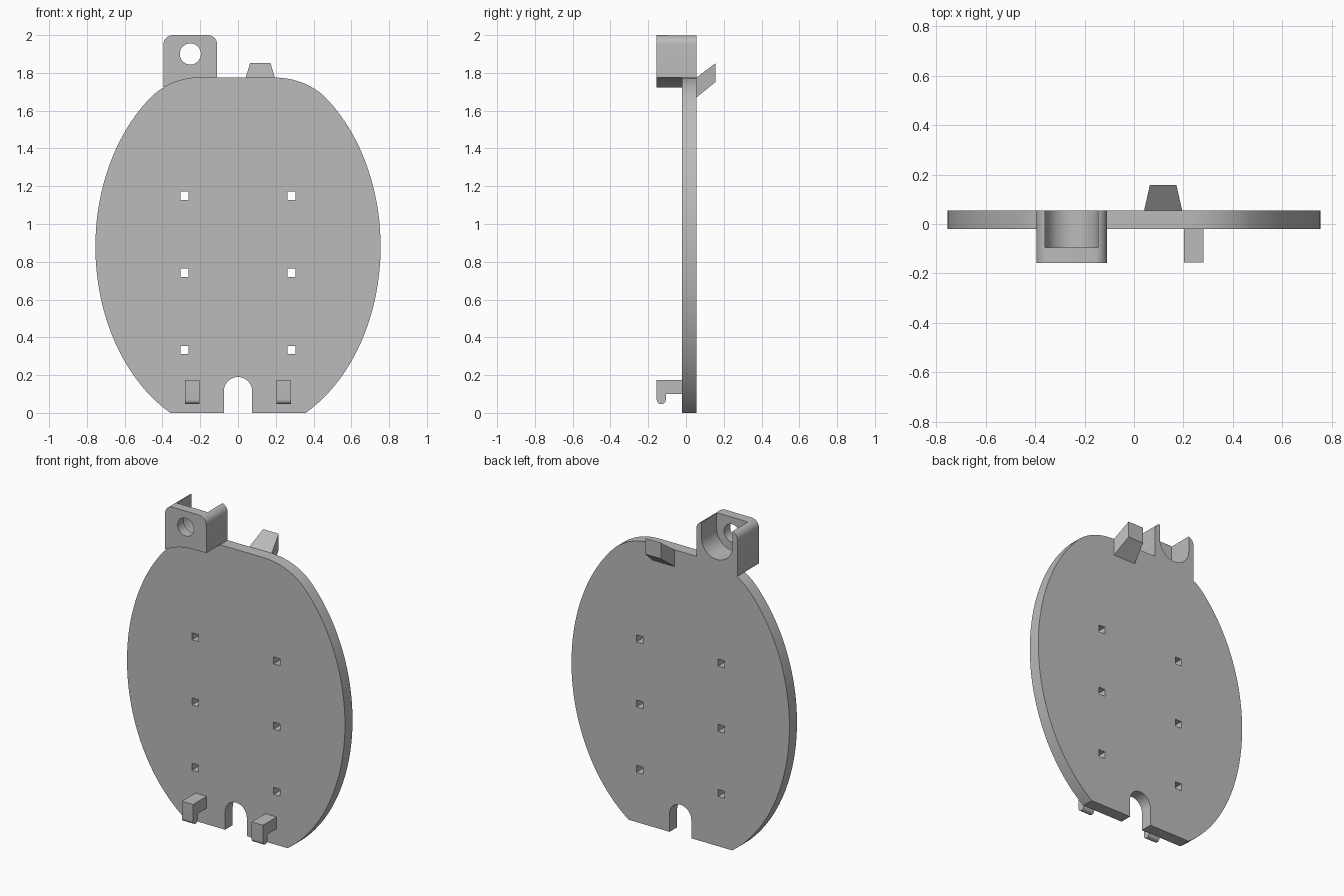
import bpy, bmesh
from math import sin, cos, pi, asin, atan2

cube = bpy.data.objects.get("Cube")
if cube:
    bpy.data.objects.remove(cube, do_unlink=True)

grey = bpy.data.materials.new("plain grey")
grey.use_nodes = True
colour = (0.5, 0.5, 0.5, 1)
grey.diffuse_color = colour
grey.node_tree.nodes["Principled BSDF"].inputs["Base Color"].default_value = colour

FRONT, BACK = -0.02, 0.055      # plate faces along y


def make(name, bm):
    bmesh.ops.recalc_face_normals(bm, faces=bm.faces)
    mesh = bpy.data.meshes.new(name)
    bm.to_mesh(mesh)
    bm.free()
    mesh.materials.append(grey)
    ob = bpy.data.objects.new(name, mesh)
    bpy.context.collection.objects.link(ob)
    return ob


def prism(name, pts, lo, hi, axis="y"):
    """Extrude a closed profile: (x, z) along y, or (y, z) along x."""
    bm = bmesh.new()
    place = (lambda p, d: (p[0], d, p[1])) if axis == "y" else (lambda p, d: (d, p[0], p[1]))
    a = [bm.verts.new(place(p, lo)) for p in pts]
    b = [bm.verts.new(place(p, hi)) for p in pts]
    bm.faces.new(a)
    bm.faces.new(b)
    for i in range(len(pts)):
        j = (i + 1) % len(pts)
        bm.faces.new((a[i], a[j], b[j], b[i]))
    return make(name, bm)


def arc(cx, cz, r, start, end, n=12):
    return [(cx + r * cos(start + (end - start) * i / n),
             cz + r * sin(start + (end - start) * i / n)) for i in range(n + 1)]


def cut(ob, cutters):
    bpy.context.view_layer.objects.active = ob
    for c in cutters:
        m = ob.modifiers.new("cut", "BOOLEAN")
        m.operation, m.solver, m.object = "DIFFERENCE", "EXACT", c
        bpy.ops.object.modifier_apply(modifier=m.name)
        bpy.data.objects.remove(c, do_unlink=True)


# Half outline of the plate: elliptical side, then a soft shoulder to the flat top
A, B, MID, TOP = 0.755, 1.0, 0.88, 1.775
t0, t1 = asin(-MID / B), atan2(0.803, 0.596)
side = [(A * cos(t0 + (t1 - t0) * i / 48), MID + B * sin(t0 + (t1 - t0) * i / 48))
        for i in range(49)]
p0, p1, p2 = side[-1], (0.34, TOP), (0.19, TOP)
shoulder = [tuple((1 - t) ** 2 * p0[k] + 2 * t * (1 - t) * p1[k] + t * t * p2[k] for k in (0, 1))
            for t in [i / 12 for i in range(1, 13)]]
half = side + shoulder
notch = [(-0.075, 0)] + arc(0, 0.115, 0.075, pi, 0, 20) + [(0.075, 0)]
plate = prism("plate", half + [(-x, z) for x, z in reversed(half)] + notch, FRONT, BACK)

# Square holes in two columns
holes = [prism("hole_cutter", [(x + s * 0.022, z + q * 0.022)
                               for s, q in ((-1, -1), (1, -1), (1, 1), (-1, 1))], -0.2, 0.2)
         for x in (-0.283, 0.283) for z in (0.333, 0.742, 1.15)]
cut(plate, holes)

# Mounting block, its underside following the plate's shoulder
L, R, CX, CZ = -0.395, -0.11, -0.2525, 1.9
under = [(-x, z) for x, z in half if z > 1.7 and 0.12 < x < 0.393]
block = prism("mounting_block",
              [(L, 1.728)] + under + [(R, TOP)]
              + arc(R - 0.05, 1.95, 0.05, 0, pi / 2, 8)
              + arc(L + 0.05, 1.95, 0.05, pi / 2, pi, 8), -0.157, BACK)
pocket = prism("pocket_cutter", [(CX + 0.107, 2.1), (CX - 0.107, 2.1)]
               + arc(CX, CZ, 0.107, pi, 2 * pi, 24), -0.096, 0.2)
bore = prism("bore_cutter", arc(CX, CZ, 0.056, 0, 2 * pi, 32)[:-1], -0.3, 0)
cut(block, [pocket, bore])

# Hooks on the lower front
hook = ([(FRONT, 0.175), (-0.155, 0.175)]
        + arc(-0.131, 0.07, 0.024, pi, 2 * pi) + [(-0.107, 0.1), (FRONT, 0.1)])
hooks = [prism(side_name + "_hook", hook, x - 0.039, x + 0.039, "x")
         for side_name, x in (("left", 0.242), ("right", -0.242))]

# Slanted tapering catch on the upper back
catch = prism("catch", [(BACK, 1.67), (0.157, 1.752), (0.157, 1.852), (BACK, TOP)],
              -1, 1, "x")
for v in catch.data.vertices:
    v.co.x = 0.118 + v.co.x * (0.077 if v.co.y < 0.1 else 0.054)

for ob in [plate, block, catch] + hooks:
    bpy.ops.object.select_all(action="DESELECT")
    ob.select_set(True)
    bpy.context.view_layer.objects.active = ob
    bpy.ops.object.shade_smooth_by_angle(angle=pi / 6)
